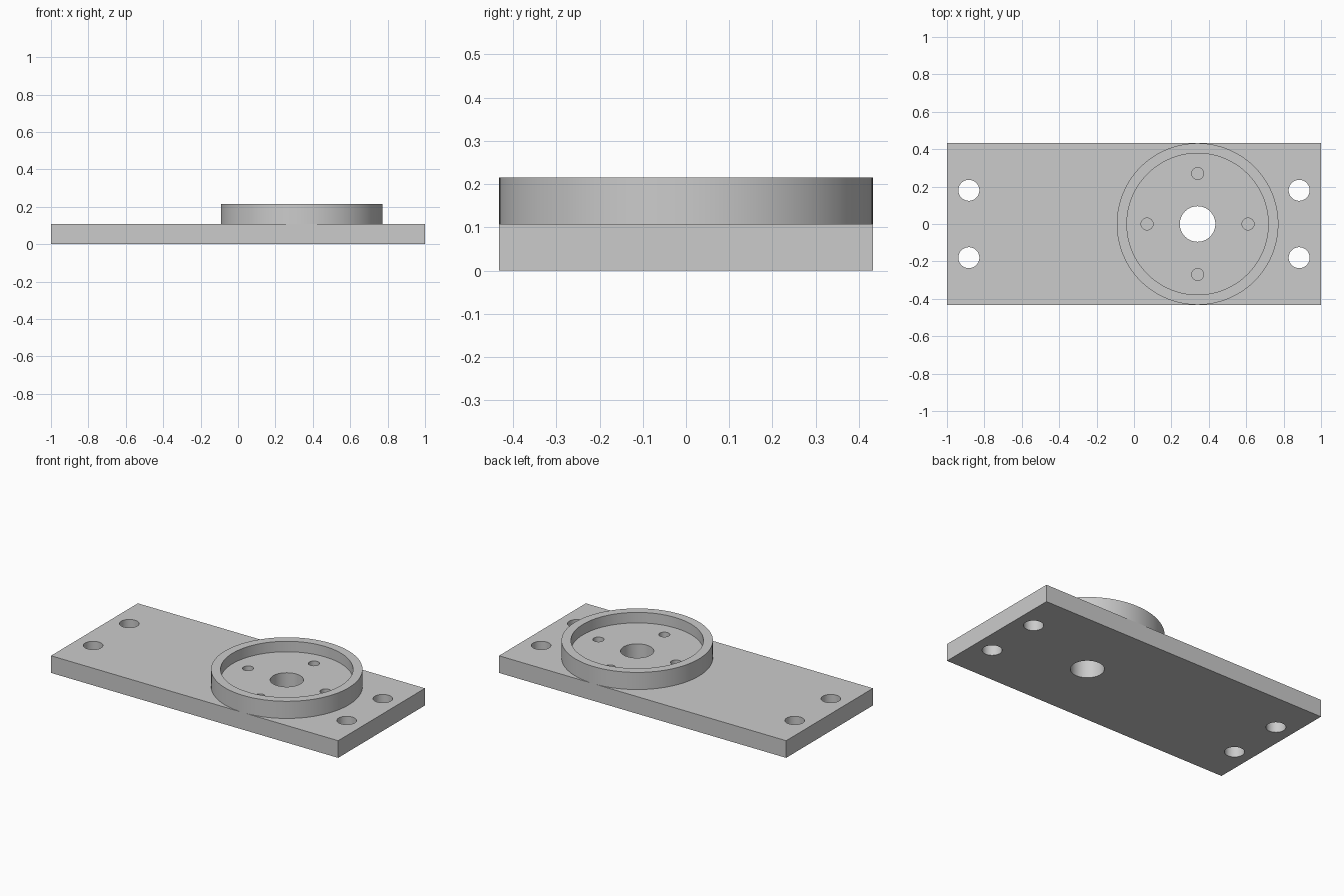
import bpy
from math import radians

cube = bpy.data.objects.get("Cube")
if cube:
    bpy.data.objects.remove(cube, do_unlink=True)

# Dimensions
LENGTH, WIDTH, THICK = 2.0, 0.864, 0.108
TOP, FLOOR = 0.216, 0.15
HUB_X, HUB_R, RECESS_R, BORE_R = 0.34, 0.432, 0.378, 0.095
PIN_R, PIN_CIRCLE = 0.032, 0.27
BOLT_R, BOLT_X, BOLT_Y = 0.056, 0.883, 0.18

grey = bpy.data.materials.new("plain grey")
colour = (0.6, 0.6, 0.6, 1)
grey.diffuse_color = colour
grey.use_nodes = True
grey.node_tree.nodes["Principled BSDF"].inputs["Base Color"].default_value = colour


def cylinder(name, x, y, radius, z0, z1, sides=64):
    bpy.ops.mesh.primitive_cylinder_add(vertices=sides, radius=radius, depth=z1 - z0,
                                        location=(x, y, (z0 + z1) / 2))
    obj = bpy.context.object
    obj.name = name
    obj.data.materials.append(grey)
    return obj


def cut(target, cutter):
    mod = target.modifiers.new(cutter.name, 'BOOLEAN')
    mod.operation = 'DIFFERENCE'
    mod.solver = 'EXACT'
    mod.object = cutter
    cutter.hide_render = True
    cutter.hide_set(True)


def finish(obj):
    # Bake the cuts, drop the cutters, smooth the round walls
    bpy.ops.object.select_all(action='DESELECT')
    obj.select_set(True)
    bpy.context.view_layer.objects.active = obj
    cutters = [m.object for m in obj.modifiers]
    for mod in list(obj.modifiers):
        bpy.ops.object.modifier_apply(modifier=mod.name)
    for c in cutters:
        bpy.data.objects.remove(c, do_unlink=True)
    bpy.ops.object.shade_smooth_by_angle(angle=radians(30))


# Base plate with bolt holes and a through bore
bpy.ops.mesh.primitive_cube_add(size=1, location=(0, 0, THICK / 2))
plate = bpy.context.object
plate.name = "base_plate"
plate.scale = (LENGTH, WIDTH, THICK)
bpy.ops.object.transform_apply(location=False, rotation=False, scale=True)
plate.data.materials.append(grey)
for sx in (-1, 1):
    for sy in (-1, 1):
        cut(plate, cylinder("bolt_hole", sx * BOLT_X, sy * BOLT_Y, BOLT_R, -0.1, 0.3))
cut(plate, cylinder("plate_bore", HUB_X, 0, BORE_R, -0.1, 0.4))
finish(plate)

# Round hub with a recess, bore and four pin holes down to the plate
hub = cylinder("round_hub", HUB_X, 0, HUB_R, THICK, TOP, 128)
cut(hub, cylinder("recess", HUB_X, 0, RECESS_R, FLOOR, 0.4, 128))
cut(hub, cylinder("hub_bore", HUB_X, 0, BORE_R, -0.1, 0.4))
for dx, dy in ((1, 0), (-1, 0), (0, 1), (0, -1)):
    cut(hub, cylinder("pin_hole", HUB_X + dx * PIN_CIRCLE, dy * PIN_CIRCLE, PIN_R, -0.1, 0.4, 32))
finish(hub)
